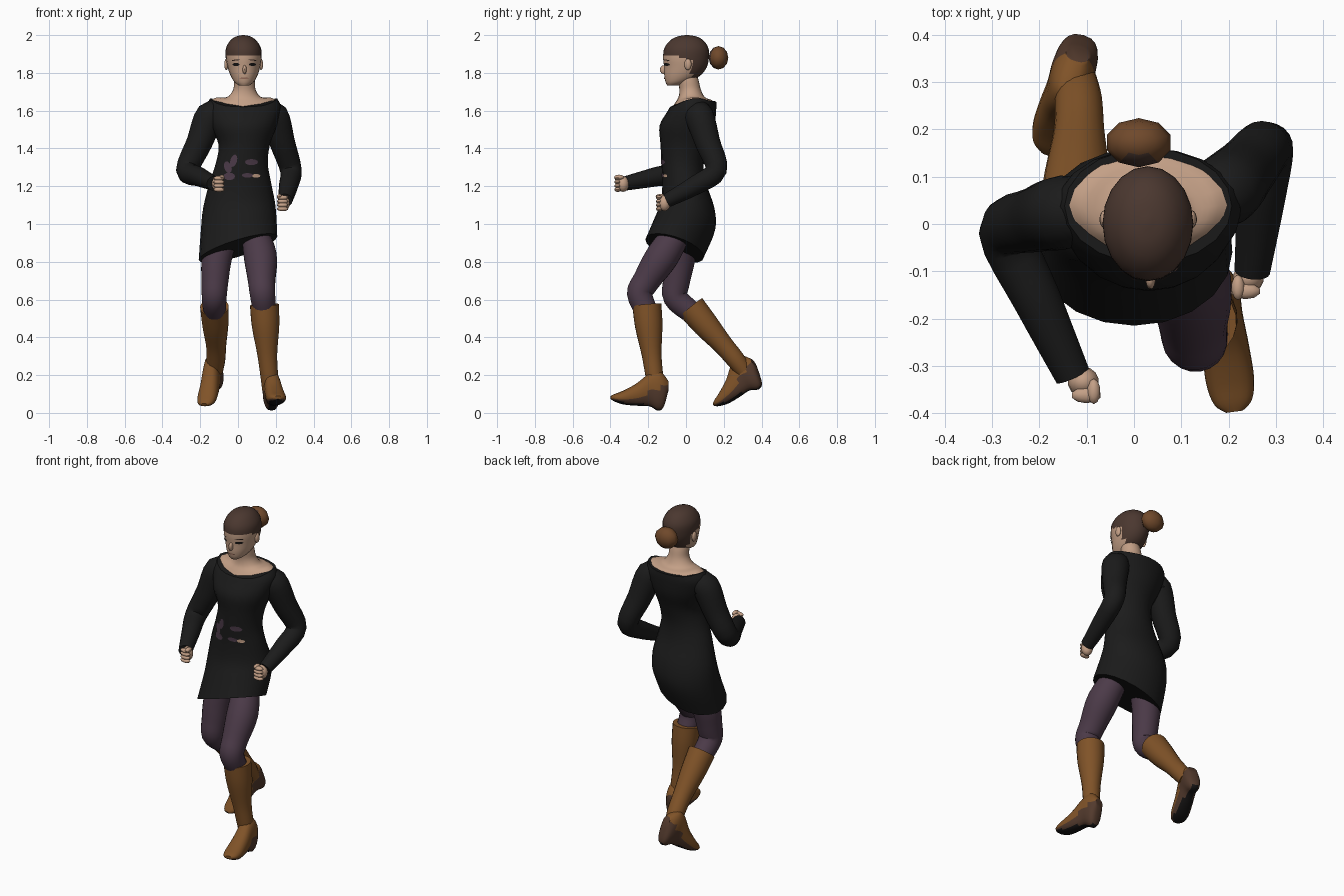
import bpy, bmesh, math
from mathutils import Matrix, Vector

cube = bpy.data.objects.get("Cube")
if cube:
    bpy.data.objects.remove(cube, do_unlink=True)


def material(name, *rgb):
    m = bpy.data.materials.new(name)
    m.use_nodes = True
    m.diffuse_color = (*rgb, 1)
    for n in m.node_tree.nodes:
        if n.type == 'BSDF_PRINCIPLED':
            n.inputs["Base Color"].default_value = (*rgb, 1)
    return m


SKIN = material("skin", 0.55, 0.35, 0.24)
HAIR = material("dark_hair", 0.07, 0.039, 0.029)
BUN = material("auburn_hair", 0.16, 0.066, 0.024)
DRESS = material("black_cloth", 0.011, 0.011, 0.011)
TIGHTS = material("plum_tights", 0.072, 0.043, 0.066)
BOOT = material("tan_leather", 0.215, 0.086, 0.021)
SOLE = material("brown_sole", 0.085, 0.042, 0.026)
DARK = material("black_detail", 0.008, 0.007, 0.007)
LIP = material("lip", 0.32, 0.16, 0.11)

SIDES = 20
ANGLES = [2 * math.pi * i / SIDES for i in range(SIDES)]
built = []


def finish(name, bm, mats, rule=None):
    bmesh.ops.recalc_face_normals(bm, faces=bm.faces)
    if rule:
        for f in bm.faces:
            f.material_index = rule(f.calc_center_median(), f.normal)
    me = bpy.data.meshes.new(name)
    bm.to_mesh(me)
    bm.free()
    for m in mats:
        me.materials.append(m)
    ob = bpy.data.objects.new(name, me)
    bpy.context.scene.collection.objects.link(ob)
    built.append(ob)
    return ob


def resample(rows, steps=4):
    # Catmull-Rom interpolation of the section values
    out = []
    for i in range(len(rows) - 1):
        a, b = rows[max(i - 1, 0)], rows[i]
        c, d = rows[i + 1], rows[min(i + 2, len(rows) - 1)]
        for k in range(steps):
            t = k / steps
            out.append([q + .5 * t * (r - p + t * (2 * p - 5 * q + 4 * r - s
                        + t * (3 * (q - r) + s - p))) for p, q, r, s in zip(a, b, c, d)])
    return out + [list(rows[-1])]


def skin(name, rings, mats, rule=None, matrix=None):
    bm = bmesh.new()
    vs = [[bm.verts.new(p) for p in ring] for ring in rings]
    for a, b in zip(vs, vs[1:]):
        for i in range(SIDES):
            j = (i + 1) % SIDES
            bm.faces.new((a[i], a[j], b[j], b[i]))
    bm.faces.new(vs[0])
    bm.faces.new(vs[-1])
    ob = finish(name, bm, mats, rule)
    if matrix:
        ob.data.transform(matrix)
    return ob


def body(name, rows, mats, rule=None):
    # row: x, y, z, half width, half depth, x slope, y slope, side lift
    rows = resample([tuple(r) + (0,) * (8 - len(r)) for r in rows])
    rings = []
    for x, y, z, rx, ry, ax, ay, lift in rows:
        rings.append([(x + rx * math.cos(a), y + ry * math.sin(a),
                       z + ax * rx * math.cos(a) + ay * ry * math.sin(a)
                       + lift * math.cos(a) ** 4) for a in ANGLES])
    return skin(name, rings, mats, rule)


def limb(name, rows, mat):
    # row: x, y, z, radius
    rows = resample(rows)
    pts = [Vector(r[:3]) for r in rows]
    u = Vector((1, 0.2, 0.1))
    rings = []
    for i, p in enumerate(pts):
        t = (pts[min(i + 1, len(pts) - 1)] - pts[max(i - 1, 0)]).normalized()
        u = (u - t * u.dot(t)).normalized()
        v = t.cross(u)
        r = rows[i][3]
        rings.append([p + r * (u * math.cos(a) + v * math.sin(a)) for a in ANGLES])
    return skin(name, rings, [mat])


def ball(name, centre, radii, mats, rule=None, segs=14):
    bm = bmesh.new()
    bmesh.ops.create_uvsphere(bm, u_segments=segs, v_segments=segs // 2 + 1, radius=1,
                              matrix=Matrix.Translation(centre) @ Matrix.Diagonal((*radii, 1)))
    return finish(name, bm, mats, rule)


def patch(name, target, x, z, rx, rz, mat, slant=0):
    # thin painted plate that hugs the surface behind it
    bm = bmesh.new()
    m = (Matrix.Translation((x, -0.3, z)) @ Matrix.Rotation(slant, 4, 'Y')
         @ Matrix.Diagonal((rx, 1, rz, 1)) @ Matrix.Rotation(math.pi / 2, 4, 'X'))
    bmesh.ops.create_circle(bm, cap_ends=True, segments=12, radius=1, matrix=m)
    bmesh.ops.poke(bm, faces=bm.faces[:])
    ob = finish(name, bm, [mat])
    w = ob.modifiers.new("hug", 'SHRINKWRAP')
    w.target, w.wrap_method, w.wrap_mode = target, 'PROJECT', 'ABOVE_SURFACE'
    w.use_project_y, w.use_positive_direction, w.offset = True, True, 0.004


# Dress with slanted hem and wide neckline
dress = body("dress", [
    (0, -.06, .872, .208, .155, .3, -.3), (.003, -.006, 1.0, .2, .16, .2, -.2),
    (.005, .008, 1.1, .19, .142, .1, -.1), (.012, -.01, 1.22, .163, .115),
    (.02, -.018, 1.32, .138, .112), (.033, -.01, 1.42, .136, .125),
    (.03, .005, 1.52, .175, .145), (.03, .03, 1.6, .197, .13, 0, .05, .015),
    (.03, .038, 1.635, .177, .122, 0, .12, .03)], [DRESS])

# Bare shoulders and neck
body("shoulders_and_neck", [
    (.03, .04, 1.628, .169, .115, 0, .12, .03), (.03, .038, 1.65, .14, .095, 0, .08, .02),
    (.032, .03, 1.672, .09, .07), (.034, .022, 1.71, .06, .057),
    (.034, .012, 1.76, .055, .055), (.032, 0, 1.81, .05, .05)], [SKIN])


# Head with painted hairline
def hairline(c, n):
    if c.y < -.01:
        return int(c.z > 1.897 - max(0, c.y + .06) * .4)
    return int(c.z > (1.865 if c.y < .03 else 1.775))


head = body("head", [
    (.032, -.072, 1.732, .024, .026), (.032, -.048, 1.75, .05, .06),
    (.032, -.02, 1.785, .071, .095), (.031, -.003, 1.83, .086, .113),
    (.03, 0, 1.88, .095, .121), (.029, .002, 1.93, .093, .117),
    (.028, .004, 1.97, .07, .09), (.028, .005, 1.992, .04, .052),
    (.028, .005, 2.0, .006, .008)], [SKIN, HAIR], hairline)
ball("nose", (.035, -.115, 1.817), (.011, .023, .024), [SKIN])
ball("hair_bun", (.01, .172, 1.88), (.071, .052, .062), [BUN, HAIR],
     lambda c, n: int(c.y < .14), 10)
for side, label in ((-1, "right"), (1, "left")):
    ball(label + "_ear", (.03 + side * .092, .01, 1.845), (.011, .019, .03), [SKIN])
    patch(label + "_eye", head, .033 + side * .042, 1.845, .018, .008, DARK)
    patch(label + "_brow", head, .033 + side * .043, 1.868, .021, .003, HAIR, side * .1)
patch("mouth", head, .033, 1.772, .024, .004, LIP)

# Sleeves
limb("right_sleeve", [(-.09, .035, 1.57, .06), (-.147, .025, 1.572, .078), (-.205, .01, 1.43, .069),
                      (-.268, -.02, 1.285, .06), (-.205, -.16, 1.25, .051),
                      (-.13, -.32, 1.215, .038)], DRESS)
limb("left_sleeve", [(.14, .055, 1.57, .06), (.19, .07, 1.572, .077), (.235, .115, 1.43, .067),
                     (.28, .16, 1.285, .057), (.268, .05, 1.205, .051),
                     (.25, -.1, 1.125, .038)], DRESS)


# Fists
def fist(label, side, x, y, z):
    ball(label + "_palm", (x, y + .008, z), (.033, .032, .042), [SKIN])
    for i in range(4):
        ball(label + "_finger", (x - side * .006, y - .02, z + (i - 1.5) * .02),
             (.032, .017, .0125), [SKIN], segs=10)
    ball(label + "_thumb", (x - side * .022, y - .012, z + .036), (.014, .027, .013), [SKIN], segs=10)


fist("right", -1, -.107, -.342, 1.212)
fist("left", 1, .242, -.122, 1.11)

# Legs in tights
limb("left_leg", [(.085, -.035, .97, .07), (.118, -.125, .83, .088), (.125, -.21, .7, .073),
                  (.13, -.245, .63, .068), (.14, -.21, .54, .06)], TIGHTS)
limb("right_leg", [(-.075, -.01, .96, .08), (-.112, -.03, .82, .08), (-.122, -.05, .7, .072),
                   (-.126, -.055, .61, .066), (-.124, .02, .54, .06)], TIGHTS)

# Boot shafts
limb("left_boot_shaft", [(.14, -.207, .572, .077), (.146, -.197, .46, .073), (.155, -.182, .31, .053),
                         (.165, -.168, .2, .047), (.17, -.155, .12, .042)], BOOT)
limb("right_boot_shaft", [(-.125, .027, .56, .076), (-.12, .105, .465, .069), (-.116, .195, .362, .054),
                          (-.117, .26, .285, .05), (-.123, .305, .225, .044)], BOOT)


# Boot feet with wedge heels
def foot(label, matrix):
    # row: distance from heel, bottom, top, half width
    rows = resample([(0, .115, .17, .026), (.025, .03, .205, .042), (.055, .012, .225, .047),
                     (.1, .035, .21, .046), (.17, .038, .155, .05), (.24, .045, .118, .051),
                     (.285, .06, .1, .04), (.305, .073, .09, .018)], 4)
    rings = [[(w * math.copysign(abs(math.cos(a)) ** .75, math.cos(a)), -s,
               (lo + hi) / 2 + (hi - lo) / 2 * math.sin(a)) for a in ANGLES]
             for s, lo, hi, w in rows]

    def rule(c, n):
        if n.z < -.75:
            return 2
        return int(c.z < .074 + max(0, c.y + .19) * .42)
    skin(label + "_boot_foot", rings, [BOOT, SOLE, DARK], rule, matrix)


foot("left", Matrix.Translation((.17, -.095, 0)) @ Matrix.Rotation(.14, 4, 'Z'))
foot("right", Matrix.Translation((-.12, .355, .27)) @ Matrix.Rotation(-.28, 4, 'Z')
     @ Matrix.Rotation(math.radians(34), 4, 'X') @ Matrix.Translation((0, 0, -.15)))

# Printed motif on the dress front
for x, z, rx, rz, mat, slant in (
        (-.022, 1.335, .017, .034, TIGHTS, .3), (-.052, 1.3, .019, .032, TIGHTS, -.3),
        (-.045, 1.252, .03, .02, TIGHTS, 0), (.07, 1.328, .034, .016, TIGHTS, 0),
        (.05, 1.258, .03, .012, TIGHTS, 0), (.095, 1.255, .021, .01, SKIN, 0)):
    patch("dress_motif", dress, x, z, rx, rz, mat, slant)

# Smooth shading with crisp rims
bpy.ops.object.select_all(action='DESELECT')
for ob in built:
    ob.select_set(True)
bpy.context.view_layer.objects.active = dress
bpy.ops.object.shade_smooth_by_angle(angle=math.radians(50))
